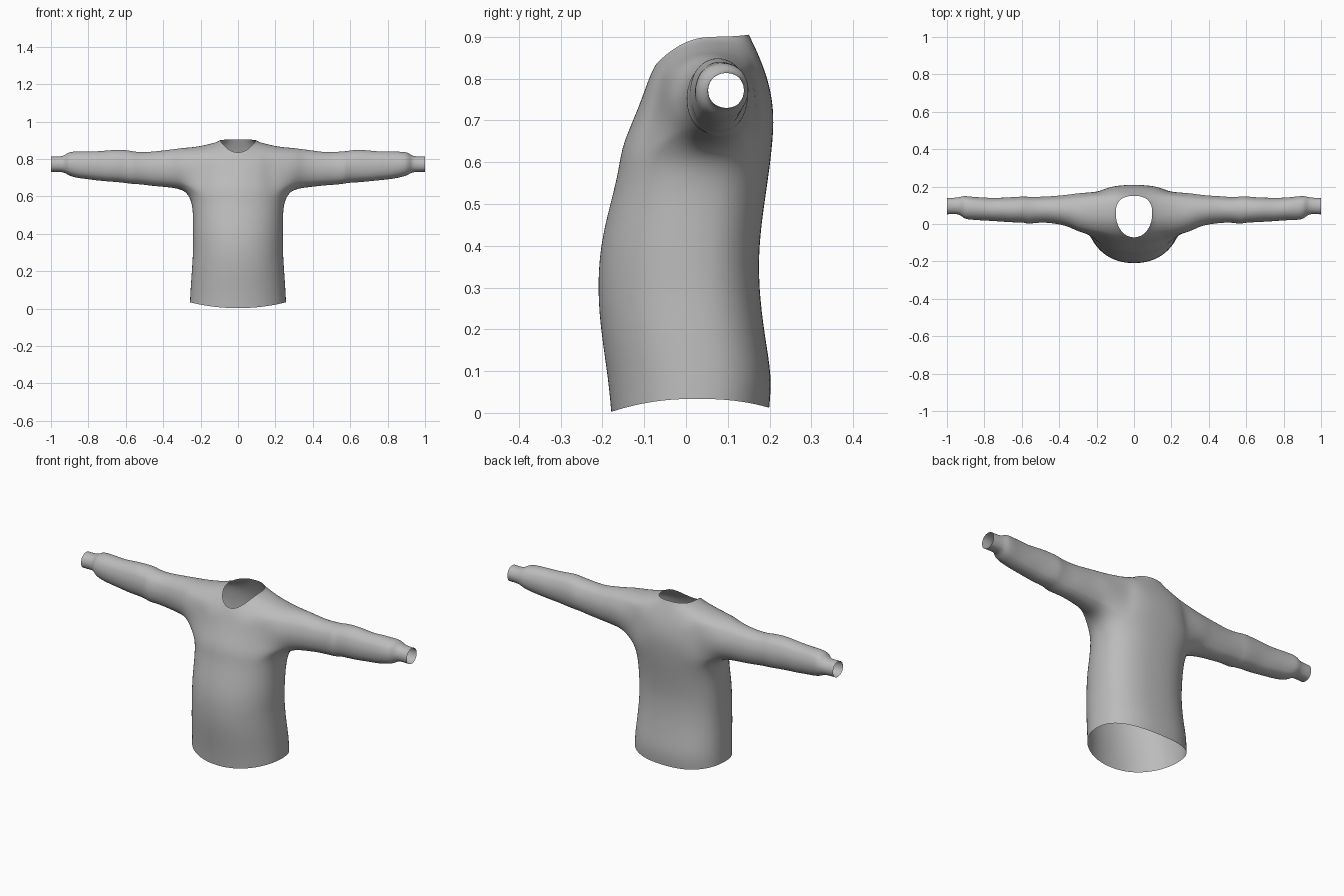
import bpy, bmesh, math

N = 32            # columns around the body
ARM = 4           # half width of the armhole, in columns

# Body rings, hem to neck:
# half width, side y, side z, front y, front z, back y, back z
BODY = [
    (.258, .02, .034, -.180, .002, .200, .012),
    (.255, .02, .100, -.187, .080, .207, .085),
    (.248, .01, .200, -.204, .190, .188, .190),
    (.241, .01, .300, -.213, .290, .175, .300),
    (.242, .01, .400, -.207, .400, .175, .400),
    (.241, .02, .500, -.182, .500, .188, .500),
    (.248, .03, .565, -.163, .575, .200, .580),
    (.266, .05, .607, -.155, .635, .208, .650),   # underarm
    (.250, .06, .690, -.132, .690, .211, .710),
    (.242, .06, .780, -.113, .735, .205, .760),
    (.228, .06, .864, -.100, .770, .194, .805),   # shoulder
    (.165, .06, .877, -.088, .803, .174, .857),
    (.112, .06, .890, -.078, .824, .158, .890),
    (.098, .06, .900, -.072, .834, .151, .905),   # neckline
]
ROW0, ROW1 = 7, 10   # rows spanned by the armhole

# Sleeve rings: x, y min, y max, z min, z max
SLEEVE = [
    (.295, -.048, .172, .633, .860), (.345, -.018, .162, .644, .853),
    (.40, -.004, .156, .650, .846), (.46, .004, .152, .656, .838),
    (.52, .006, .148, .662, .837), (.57, -.004, .150, .666, .842),
    (.59, .006, .152, .670, .846), (.64, .006, .148, .674, .851),
    (.70, .010, .144, .679, .846), (.76, .014, .143, .685, .840),
    (.82, .018, .145, .692, .841), (.87, .020, .150, .700, .840),
    (.905, .024, .154, .711, .837), (.925, .044, .149, .725, .822),
    (.945, .053, .143, .730, .813), (1.0, .050, .141, .729, .814),
]


def spow(v, e):
    return math.copysign(abs(v) ** e, v)


def body_point(row, i):
    hw, ys, zs, yf, zf, yb, zb = row
    t = 2 * math.pi * i / N
    c, s = math.cos(t), math.sin(t)
    yt, zt, e = (yb, zb, .82) if s > 0 else (yf, zf, .95)
    return (hw * spow(c, e), ys + (yt - ys) * abs(s) ** e, zs + (zt - zs) * s * s)


bm = bmesh.new()

# Body tube, leaving both armholes and the neck and hem open
rows = [[bm.verts.new(body_point(r, i)) for i in range(N)] for r in BODY]
for k in range(len(rows) - 1):
    for i in range(N):
        side = (i + ARM) % (N // 2) < 2 * ARM
        if side and ROW0 <= k < ROW1:
            continue
        j = (i + 1) % N
        bm.faces.new((rows[k][i], rows[k][j], rows[k + 1][j], rows[k + 1][i]))

# Sleeves grown out of each armhole rim
for sign, centre in ((1, 0), (-1, N // 2)):
    lo, hi = centre - ARM, centre + ARM
    loop = [rows[ROW0][i % N] for i in range(lo, hi + 1)]
    loop += [rows[k][hi % N] for k in range(ROW0 + 1, ROW1)]
    loop += [rows[ROW1][i % N] for i in range(hi, lo - 1, -1)]
    loop += [rows[k][lo % N] for k in range(ROW1 - 1, ROW0, -1)]
    angles = [math.atan2(v.co.z - .745, v.co.y - .06) for v in loop]
    prev = loop
    for x, y0, y1, z0, z1 in SLEEVE:
        ring = []
        for a in angles:
            fold = 1 + (.018 * math.sin(2 * a + 45 * x * sign) if .4 < x < .9 else 0)
            ring.append(bm.verts.new((sign * x,
                                      (y0 + y1) / 2 + (y1 - y0) / 2 * fold * math.cos(a),
                                      (z0 + z1) / 2 + (z1 - z0) / 2 * fold * math.sin(a))))
        for i in range(len(ring)):
            j = (i + 1) % len(ring)
            bm.faces.new((prev[i], prev[j], ring[j], ring[i]))
        prev = ring

bmesh.ops.recalc_face_normals(bm, faces=bm.faces)
for f in bm.faces:
    f.smooth = True
mesh = bpy.data.meshes.new("sweater")
bm.to_mesh(mesh)
bm.free()

# Plain grey cloth
cloth = bpy.data.materials.new("grey cloth")
cloth.diffuse_color = (.5, .5, .5, 1)
mesh.materials.append(cloth)

sweater = bpy.data.objects.new("sweater", mesh)
bpy.context.collection.objects.link(sweater)
sub = sweater.modifiers.new("smooth", 'SUBSURF')
sub.levels = sub.render_levels = 2
